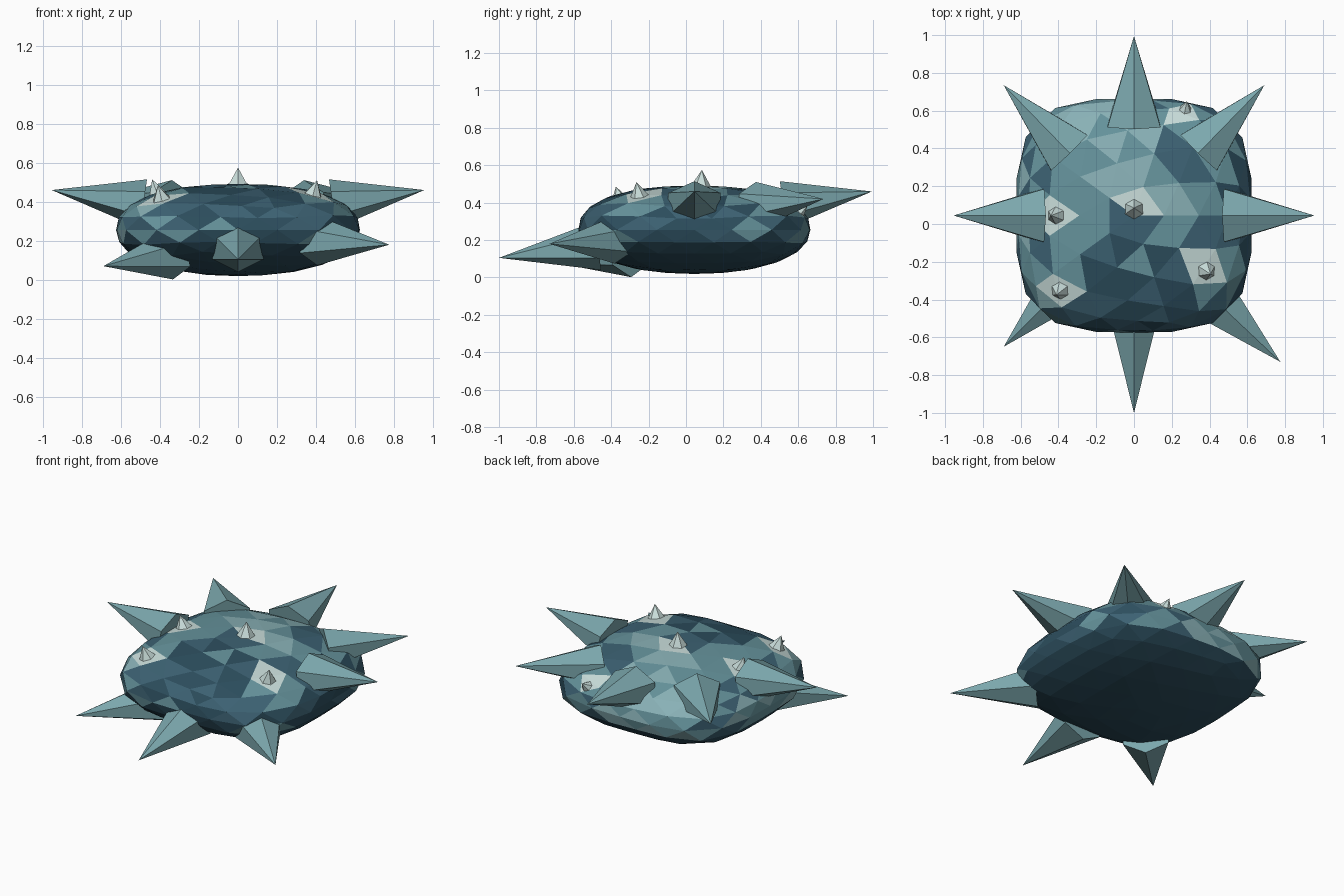
import bpy, bmesh, math, random
from mathutils import Vector

if "Cube" in bpy.data.objects:
    bpy.data.objects.remove(bpy.data.objects["Cube"])

random.seed(4)


def mat(name, rgb):
    m = bpy.data.materials.new(name)
    m.diffuse_color = (*rgb, 1)
    m.use_nodes = True
    m.node_tree.nodes["Principled BSDF"].inputs["Base Color"].default_value = m.diffuse_color
    return m


DARK = mat("dark_blue", (0.025, 0.075, 0.11))
MID = mat("mid_blue", (0.045, 0.12, 0.17))
TEAL = mat("teal", (0.13, 0.29, 0.33))
LIGHT = mat("light_teal", (0.25, 0.44, 0.47))
PALE = mat("pale", (0.58, 0.72, 0.70))
SPIKE = mat("spike_teal", (0.20, 0.39, 0.42))

# small spikes: tip, outward direction
STUDS = [
    ((0, 0.085, 0.575), (0, 0.06, 1)),
    ((-0.44, 0.045, 0.515), (-0.35, 0, 1)),
    ((0.405, -0.265, 0.51), (0.28, -0.2, 1)),
    ((-0.41, -0.375, 0.485), (-0.25, -0.3, 1)),
    ((0.28, 0.65, 0.385), (0.15, 0.75, 0.6)),
]


def add_object(name, bm, mats):
    me = bpy.data.meshes.new(name)
    bmesh.ops.recalc_face_normals(bm, faces=bm.faces)
    bm.to_mesh(me)
    bm.free()
    for m in mats:
        me.materials.append(m)
    ob = bpy.data.objects.new(name, me)
    bpy.context.collection.objects.link(ob)
    return ob


def spike(name, tip, base, ru, rh, sides, m):
    """Pyramid from base centre to tip; ru = upward radius, rh = sideways radius."""
    tip, base = Vector(tip), Vector(base)
    d = (tip - base).normalized()
    ref = Vector((0, 0, 1)) if abs(d.z) < 0.8 else Vector((0, -1, 0))
    h = d.cross(ref).normalized()
    u = h.cross(d)
    bm = bmesh.new()
    ring = []
    for k in range(sides):
        a = math.tau * k / sides
        ring.append(bm.verts.new(base + u * ru * math.cos(a) + h * rh * math.sin(a)))
    top = bm.verts.new(tip)
    bm.faces.new(ring)
    for k in range(sides):
        bm.faces.new((ring[k], ring[(k + 1) % sides], top))
    add_object(name, bm, [m])


# pillow-shaped body
bm = bmesh.new()
bmesh.ops.create_icosphere(bm, subdivisions=3, radius=1)
for v in bm.verts:
    x, y, z = v.co.normalized()
    rho = (abs(x) ** 3.4 + abs(y) ** 3.4) ** (1 / 3.4)
    n = 2.35 if z > 0 else 2.15
    s = (rho ** n + abs(z) ** n) ** (-1 / n)
    v.co = (0.625 * x * s, 0.045 + 0.62 * y * s, 0.255 + 0.236 * z * s)

# mottled facets, pale beside the small spikes
bm.faces.ensure_lookup_table()
for f in bm.faces:
    c = f.calc_center_median()
    f.material_index = 0
    if c.z > 0.2:
        w = (0.45 + 0.55 * c.y - 0.35 * c.x + 0.25 * math.sin(7 * c.x + 4 * c.y)
             - 0.5 * max(0, abs(c.x) - 0.35) + random.uniform(-0.4, 0.4))
        f.material_index = 0 if w < 0.1 else 1 if w < 0.4 else 2 if w < 0.85 else 3
for tip, d in STUDS:
    foot = Vector(tip) - Vector(d).normalized() * 0.1
    near = sorted(bm.faces, key=lambda f: (f.calc_center_median() - foot).length)
    for f in near[:2]:
        f.material_index = 4
add_object("body", bm, [DARK, MID, TEAL, LIGHT, PALE])

# large spikes around the rim
for side, s in (("left", -1), ("right", 1)):
    spike(f"side_spike_{side}", (s * 0.955, 0.045, 0.46), (s * 0.485, 0.045, 0.39),
          0.126, 0.162, 6, SPIKE)
    spike(f"back_corner_spike_{side}", (s * 0.69, 0.735, 0.42), (s * 0.345, 0.38, 0.385),
          0.126, 0.155, 6, SPIKE)
spike("back_spike", (0, 0.995, 0.46), (0, 0.52, 0.39), 0.126, 0.162, 6, SPIKE)
spike("front_spike", (0, -1.0, 0.105), (0, -0.47, 0.17), 0.131, 0.15, 6, SPIKE)
spike("front_corner_spike_left", (-0.69, -0.65, 0.07), (-0.345, -0.305, 0.132),
      0.131, 0.152, 6, SPIKE)
spike("front_corner_spike_right", (0.775, -0.73, 0.18), (0.41, -0.385, 0.2),
      0.126, 0.152, 6, SPIKE)

# small studs on the top
for i, (tip, d) in enumerate(STUDS):
    base = Vector(tip) - Vector(d).normalized() * 0.11
    spike(f"small_spike_{i + 1}", tip, base, 0.068, 0.068, 6, PALE)
